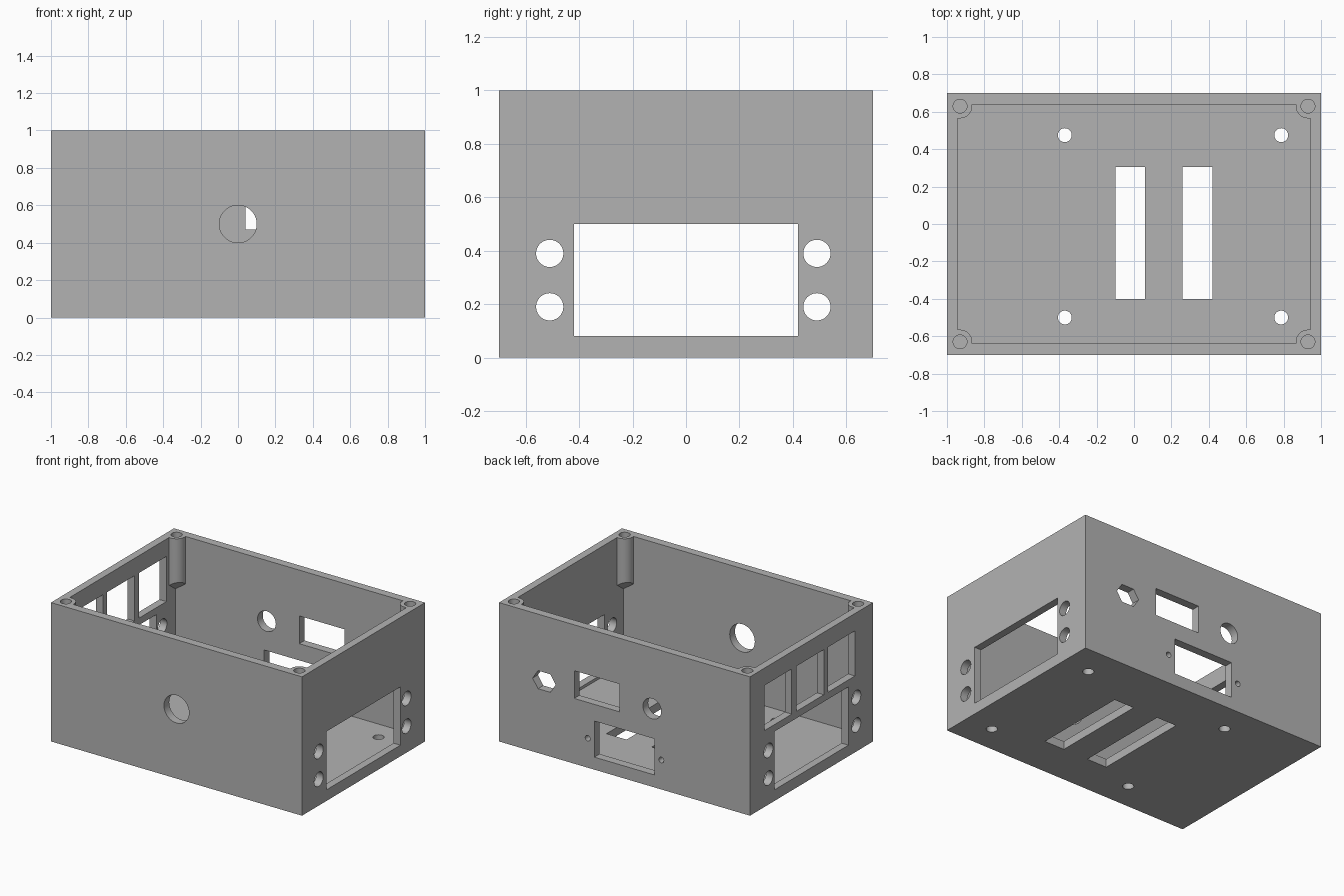
import bpy, bmesh, math
from mathutils import Vector

if "Cube" in bpy.data.objects:
    bpy.data.objects.remove(bpy.data.objects["Cube"], do_unlink=True)

grey = bpy.data.materials.new("plain grey")
grey.use_nodes = True
colour = (0.45, 0.45, 0.45, 1)
grey.diffuse_color = colour
grey.node_tree.nodes["Principled BSDF"].inputs["Base Color"].default_value = colour


def prism(name, points, axis, lo, hi):
    """Extrude a 2D outline along an axis; the outline uses the other two axes in order."""
    def place(u, v, t):
        return {"x": (t, u, v), "y": (u, t, v), "z": (u, v, t)}[axis]
    bm = bmesh.new()
    ends = [[bm.verts.new(place(u, v, t)) for u, v in points] for t in (lo, hi)]
    bm.faces.new(ends[0])
    bm.faces.new(ends[1])
    n = len(points)
    for i in range(n):
        j = (i + 1) % n
        bm.faces.new((ends[0][i], ends[0][j], ends[1][j], ends[1][i]))
    bmesh.ops.recalc_face_normals(bm, faces=bm.faces)
    mesh = bpy.data.meshes.new(name)
    bm.to_mesh(mesh)
    bm.free()
    mesh.materials.append(grey)
    ob = bpy.data.objects.new(name, mesh)
    bpy.context.collection.objects.link(ob)
    return ob


def rect(u0, u1, v0, v1):
    return [(u0, v0), (u1, v0), (u1, v1), (u0, v1)]


def circle(u, v, r, n=40):
    return [(u + r * math.cos(math.tau * i / n), v + r * math.sin(math.tau * i / n))
            for i in range(n)]


def combine(target, tool, operation="DIFFERENCE"):
    """Apply a boolean and remove the tool object."""
    mod = target.modifiers.new("cut", "BOOLEAN")
    mod.operation = operation
    mod.solver = "EXACT"
    mod.object = tool
    bpy.context.view_layer.update()
    graph = bpy.context.evaluated_depsgraph_get()
    mesh = bpy.data.meshes.new_from_object(target.evaluated_get(graph))
    target.modifiers.clear()
    target.data = mesh
    bpy.data.objects.remove(tool, do_unlink=True)


def cut(points, axis, lo, hi):
    combine(body, prism("cutter", points, axis, lo, hi))


# Box shell with floor
body = prism("enclosure", rect(-1, 1, -0.7, 0.7), "z", 0, 1)
cavity = prism("cavity", rect(-0.945, 0.945, -0.64, 0.64), "z", 0.06, 1.2)

# Corner screw posts, left standing in the cavity, with sloped undersides
for sx in (-1, 1):
    for sy in (-1, 1):
        cx, cy, r = 0.93 * sx, 0.63 * sy, 0.065
        arc = [(cx - sx * r * math.cos(a), cy - sy * r * math.sin(a))
               for a in [math.pi / 2 * i / 12 for i in range(13)]]
        outline = [(0.97 * sx, arc[-1][1]), (0.97 * sx, 0.67 * sy), (arc[0][0], 0.67 * sy)] + arc
        post = prism("post", outline, "z", 0.62, 1.3)
        for v in post.data.vertices:
            if v.co.z < 1:
                inward = Vector((cx - v.co.x, cy - v.co.y)).dot(Vector((sx, sy))) / math.sqrt(2)
                v.co.z += inward
        combine(cavity, post)
combine(body, cavity)

# Blind screw holes in the posts
for x in (-0.93, 0.93):
    for y in (-0.63, 0.63):
        cut(circle(x, y, 0.037), "z", 0.72, 1.1)

# Side openings and their screw holes, matching on both ends
cut(rect(-0.42, 0.42, 0.08, 0.5), "x", -1.1, 1.1)
for y in (-0.51, 0.49):
    for z in (0.19, 0.39):
        cut(circle(y, z, 0.051), "x", -1.1, 1.1)

# Three windows in the right-hand end
for y in (-0.34, 0.015, 0.38):
    cut(rect(y - 0.155, y + 0.155, 0.55, 0.875), "x", -1.1, -0.9)

# Front round hole
cut(circle(0, 0.5, 0.1), "y", -0.8, -0.6)

# Back panel: six-sided hole, switch slot, round hole, socket and its screws
hexagon = [(0.64 + 0.092 * s, 0.528 + h) for s, h in
           ((-1, 0), (-0.53, -0.065), (0.53, -0.065), (1, 0), (0.53, 0.065), (-0.53, 0.065))]
for outline in (hexagon, rect(0.04, 0.4, 0.47, 0.67), circle(-0.22, 0.562, 0.073),
                rect(-0.24, 0.24, 0.09, 0.35),
                circle(0.293, 0.212, 0.02, 20), circle(-0.293, 0.212, 0.02, 20)):
    cut(outline, "y", 0.6, 0.8)

# Floor slots and mounting holes
for x in (-0.1, 0.26):
    cut(rect(x, x + 0.16, -0.4, 0.305), "z", -0.1, 0.2)
for x in (-0.37, 0.787):
    for y in (-0.5, 0.475):
        cut(circle(x, y, 0.037), "z", -0.1, 0.2)

# Smooth round walls, keep corners crisp
bpy.ops.object.select_all(action="DESELECT")
body.select_set(True)
bpy.context.view_layer.objects.active = body
bpy.ops.object.shade_smooth_by_angle(angle=math.radians(30))
